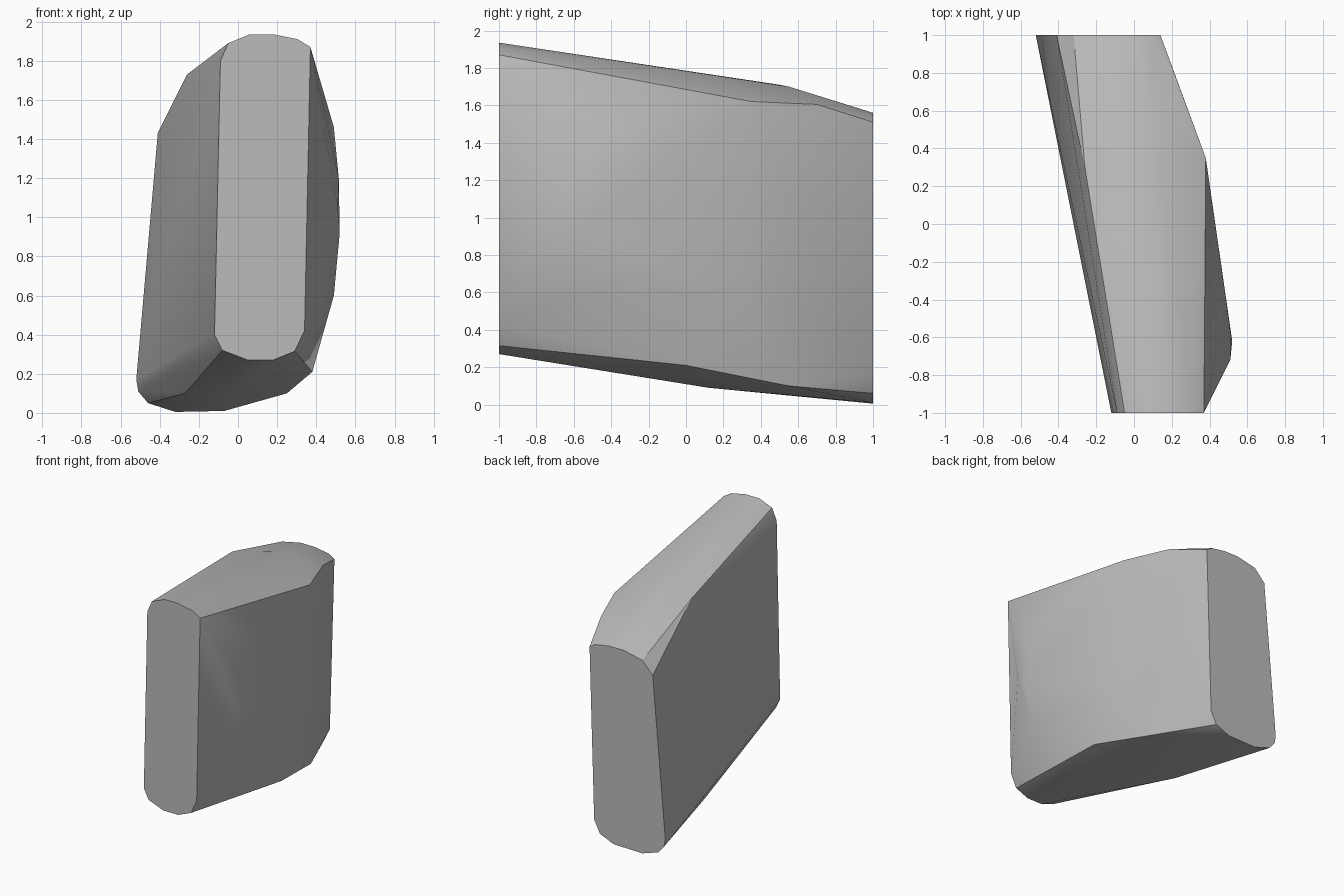
import bpy, bmesh, math

cube = bpy.data.objects.get("Cube")
if cube:
    bpy.data.objects.remove(cube, do_unlink=True)

grey = bpy.data.materials.new("stone grey")
grey.use_nodes = True
colour = (0.5, 0.5, 0.5, 1)
grey.diffuse_color = colour
grey.node_tree.nodes["Principled BSDF"].inputs["Base Color"].default_value = colour

# Flat end outlines (x, z)
front_end = [(-.12, .40), (-.08, .32), (.05, .27), (.18, .27), (.29, .315), (.34, .42),
             (.37, 1.87), (.305, 1.91), (.18, 1.935), (.06, 1.935), (-.05, 1.89), (-.09, 1.80)]
back_end = [(-.52, .17), (-.51, .11), (-.46, .05), (-.32, .005), (-.07, .01), (.05, .06),
            (.10, .16), (.14, 1.51), (.09, 1.54), (-.03, 1.56), (-.16, 1.56), (-.32, 1.525), (-.41, 1.43)]

# Corners of the worn top, bulging left side and underside (x, y, z)
top = [(-.26, .3, 1.73), (-.06, .5, 1.71), (.10, .55, 1.70), (.38, .35, 1.62), (.25, .7, 1.605)]
side = [(.49, -.42, 1.46), (.515, -.6, 1.2), (.51, -.72, 1.05), (.52, -.62, .92),
        (.49, -.58, .6), (.39, .28, 1.3), (.38, .3, .6)]
underside = [(.38, 0, .21), (.25, .55, .10), (-.07, .12, .09), (-.27, .15, .10)]

points = [(x, -1, z) for x, z in front_end] + [(x, 1, z) for x, z in back_end]
points += top + side + underside

# Wrap the corners in one solid
bm = bmesh.new()
for p in points:
    bm.verts.new(p)
hull = bmesh.ops.convex_hull(bm, input=bm.verts[:])
loose = [v for v in bm.verts if not v.link_faces]
bmesh.ops.delete(bm, geom=loose, context='VERTS')
bmesh.ops.dissolve_limit(bm, angle_limit=math.radians(1), verts=bm.verts[:], edges=bm.edges[:])
bmesh.ops.recalc_face_normals(bm, faces=bm.faces[:])
mesh = bpy.data.meshes.new("stone_block")
bm.to_mesh(mesh)
bm.free()
mesh.materials.append(grey)
block = bpy.data.objects.new("stone_block", mesh)
bpy.context.collection.objects.link(block)

# Soft rounding with crisp rims
bpy.ops.object.select_all(action='DESELECT')
block.select_set(True)
bpy.context.view_layer.objects.active = block
bpy.ops.object.shade_smooth_by_angle(angle=math.radians(32))
